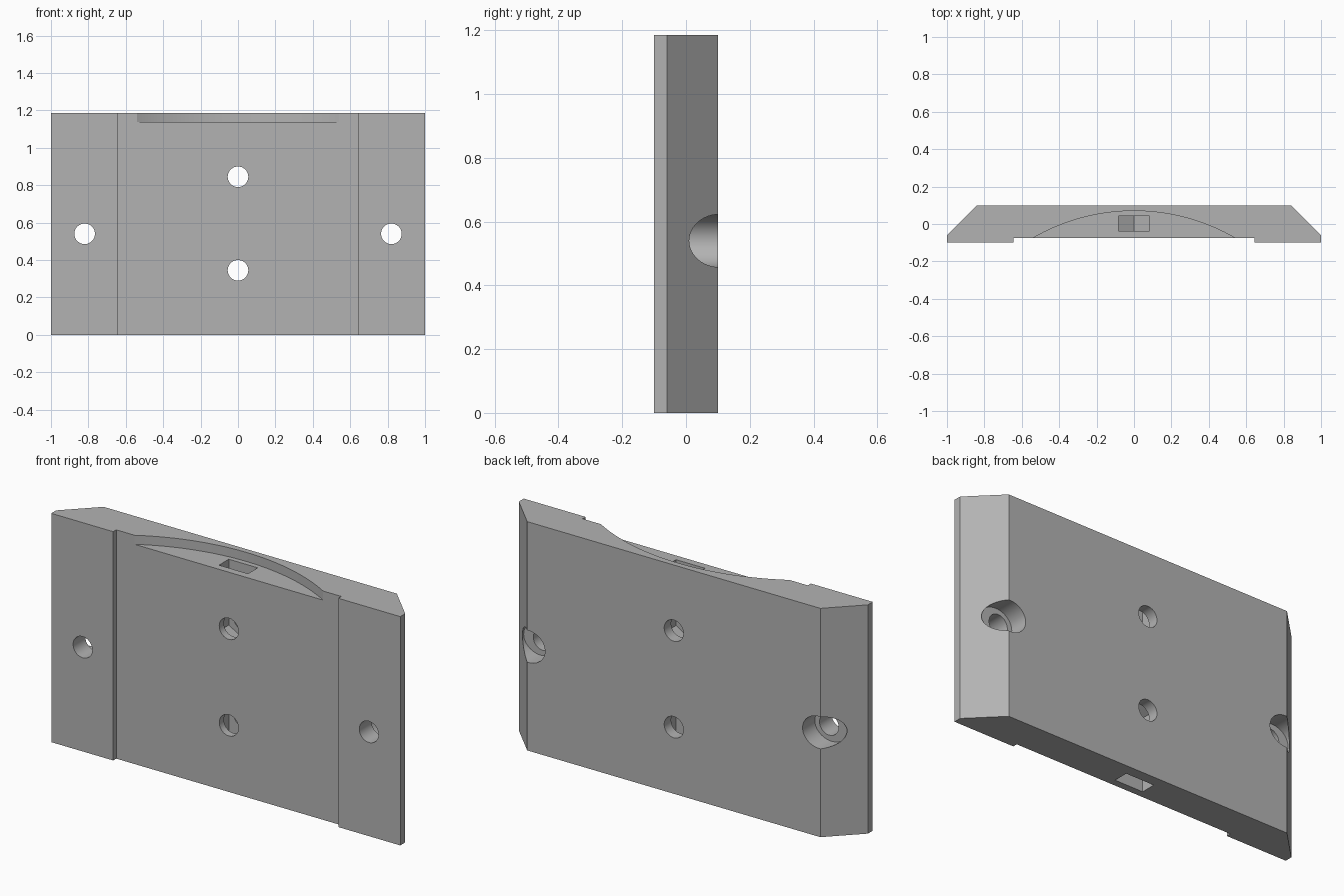
import bpy, bmesh
from math import sin, cos, asin, pi, radians
from mathutils import Matrix

cube = bpy.data.objects.get("Cube")
if cube:
    bpy.data.objects.remove(cube, do_unlink=True)

HEIGHT = 1.185
NUT = 0.083        # half width of a nut pocket
HOLE_X, HOLE_Z = 0.82, 0.54

grey = bpy.data.materials.new("plain grey")
grey.use_nodes = True
colour = (0.45, 0.45, 0.45, 1)
grey.diffuse_color = colour
grey.node_tree.nodes["Principled BSDF"].inputs["Base Color"].default_value = colour


def prism(name, outline, start, end, along="z"):
    """Extrude an outline: (x, y) along z, or (x, z) along y."""
    bm = bmesh.new()
    if along == "z":
        points = [(a, b, start) for a, b in outline]
        shift = (0, 0, end - start)
    else:
        points = [(a, start, b) for a, b in outline]
        shift = (0, end - start, 0)
    face = bm.faces.new([bm.verts.new(p) for p in points])
    top = bmesh.ops.extrude_face_region(bm, geom=[face])["geom"]
    bmesh.ops.translate(bm, vec=shift, verts=[v for v in top if isinstance(v, bmesh.types.BMVert)])
    bmesh.ops.recalc_face_normals(bm, faces=bm.faces)
    mesh = bpy.data.meshes.new(name)
    bm.to_mesh(mesh)
    bm.free()
    obj = bpy.data.objects.new(name, mesh)
    bpy.context.collection.objects.link(obj)
    return obj


def ellipse(x, z, rx, rz, n=48):
    return [(x + rx * cos(2 * pi * i / n), z + rz * sin(2 * pi * i / n)) for i in range(n)]


# Plate with bevelled back edges and a shallow front channel
half = [(0.645, -0.075), (0.645, -0.1), (1, -0.1), (1, -0.06), (0.84, 0.1)]
plate = prism("mounting_plate", half + [(-x, y) for x, y in reversed(half)], 0, HEIGHT)
plate.data.materials.append(grey)


def cut(cutter):
    cutter.hide_render = True
    cutter.data.materials.append(grey)
    mod = plate.modifiers.new("cut", "BOOLEAN")
    mod.operation = "DIFFERENCE"
    mod.solver = "EXACT"
    mod.object = cutter
    bpy.context.view_layer.objects.active = plate
    bpy.ops.object.modifier_apply(modifier=mod.name)
    bpy.data.objects.remove(cutter, do_unlink=True)


# Arched ledge in the top edge
radius, chord = 1.078, 0.54
sweep = asin(chord / radius)
arc = [(radius * sin(a), 0.07 - radius + radius * cos(a))
       for a in (sweep * (i / 24 - 1) for i in range(49))]
cut(prism("arch_cutter", arc + [(chord, -0.2), (-chord, -0.2)], 1.138, HEIGHT + 0.1))

# Nut pockets entering from the top and bottom, each with a pointed end
for z, side, mouth in ((0.845, 1, HEIGHT + 0.1), (0.345, -1, -0.1)):
    tip, shoulder = z - side * 0.096, z - side * 0.048
    pocket = [(0, tip), (NUT, shoulder), (NUT, mouth), (-NUT, mouth), (-NUT, shoulder)]
    cut(prism("nut_pocket_cutter", pocket, -0.037, 0.043, "y"))
    cut(prism("bolt_hole_cutter", ellipse(0, z, 0.055, 0.055), -0.3, 0.3, "y"))

# Side screw holes with counterbores from the back
for s in (-1, 1):
    cut(prism("screw_hole_cutter", ellipse(s * HOLE_X, HOLE_Z, 0.055, 0.055), -0.3, 0.3, "y"))
    cut(prism("counterbore_cutter", ellipse(s * 0.834, HOLE_Z, 0.096, 0.083), 0, 0.3, "y"))

bpy.ops.object.select_all(action="DESELECT")
plate.select_set(True)
bpy.context.view_layer.objects.active = plate
bpy.ops.object.shade_smooth_by_angle(angle=radians(25))
